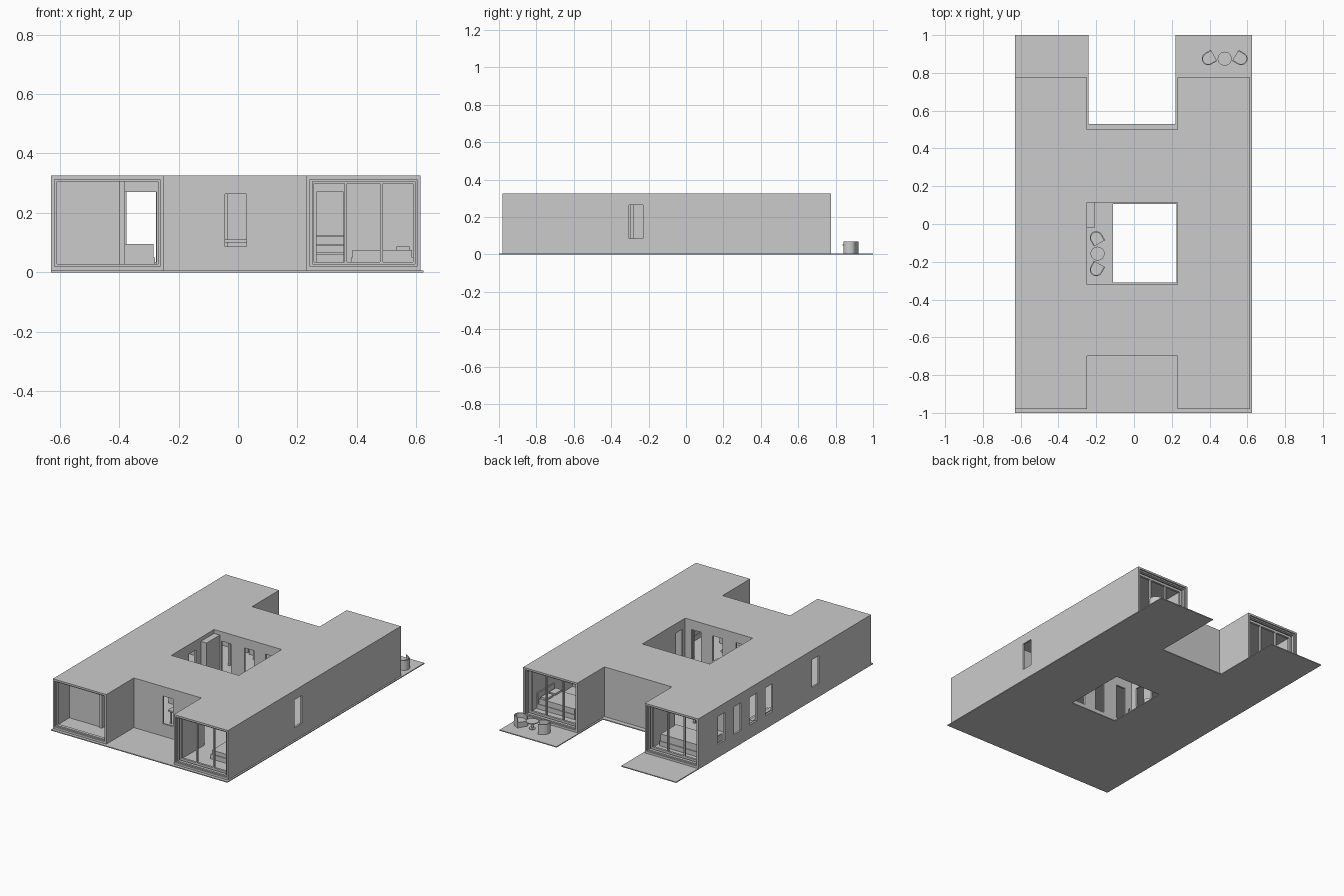
import bpy, bmesh, math
from mathutils import Matrix, Vector

if "Cube" in bpy.data.objects:
    bpy.data.objects.remove(bpy.data.objects["Cube"])


def obj_from(name, bm):
    bmesh.ops.recalc_face_normals(bm, faces=bm.faces)
    me = bpy.data.meshes.new(name)
    bm.to_mesh(me)
    bm.free()
    ob = bpy.data.objects.new(name, me)
    bpy.context.collection.objects.link(ob)
    return ob


def add_box(bm, x0, x1, y0, y1, z0, z1):
    m = Matrix.Translation(((x0 + x1) / 2, (y0 + y1) / 2, (z0 + z1) / 2))
    bmesh.ops.create_cube(bm, size=1, matrix=m @ Matrix.Diagonal((x1 - x0, y1 - y0, z1 - z0, 1)))


def boxes(name, *dims):
    bm = bmesh.new()
    for d in dims:
        add_box(bm, *d)
    return obj_from(name, bm)


def cut(ob, cutter):
    """Subtract cutter from ob, apply, and discard the cutter."""
    mod = ob.modifiers.new("cut", 'BOOLEAN')
    mod.object, mod.operation, mod.solver = cutter, 'DIFFERENCE', 'EXACT'
    dg = bpy.context.evaluated_depsgraph_get()
    dg.update()
    me = bpy.data.meshes.new_from_object(ob.evaluated_get(dg))
    ob.modifiers.clear()
    ob.data = me
    bpy.data.objects.remove(cutter)


def cut_box(ob, *d):
    cut(ob, boxes("cutter", d))


def span(axis, pos, depth, u0, u1, z0, z1):
    """Box dimensions for a panel facing x or y."""
    a, b = pos - depth / 2, pos + depth / 2
    return (a, b, u0, u1, z0, z1) if axis == 'x' else (u0, u1, a, b, z0, z1)


def frame(name, axis, pos, u0, u1, z0, z1, w=.006, depth=.012, mullions=()):
    parts = [(u0, u1, z0, z0 + w), (u0, u1, z1 - w, z1),
             (u0, u0 + w, z0 + w, z1 - w), (u1 - w, u1, z0 + w, z1 - w)]
    parts += [(m - w / 3, m + w / 3, z0 + w, z1 - w) for m in mullions]
    return boxes(name, *[span(axis, pos, depth, *p) for p in parts])


# House block with two end notches and a courtyard, inset by t
XL, XR, YF, YB = -.63, .615, -.98, .775
def house_block(name, t, z0, z1):
    ob = boxes(name, (XL + t, XR - t, YF + t, YB - t, z0, z1))
    for y0, y1 in ((-1.2, -.70), (-.32, .115), (.50, 1.2)):
        cut_box(ob, -.25 - t, .23 + t, y0 - t, y1 + t, z0 - .1, z1 + .1)
    return ob


# Ground slab and decks
slab = boxes("ground_slab", (-.63, .625, -1, 1, 0, .006))
cut_box(slab, -.24, .22, .53, 1.2, -.1, .1)
cut_box(slab, -.11, .225, -.31, .105, -.1, .1)

# Hollow walls, floor and roof
house = house_block("house_shell", 0, .006, .325)
cut(house, house_block("interior_cutter", .012, .02, .313))
for x0, x1 in ((XL + .012, -.262), (.242, XR - .012)):
    cut_box(house, x0, x1, -1.1, -.95, .02, .313)
    cut_box(house, x0, x1, .75, .9, .02, .313)

# Windows: axis, wall centre, start, end, bottom, top
windows = [('x', XR - .006, -.31, -.225, .08, .27),
           ('y', -.694 - .0, -.05, .035, .08, .27)]
windows += [('x', XL + .006, c - .042, c + .042, .08, .27) for c in (.54, .375, .217, .056, -.415)]
windows += [('y', y, c - .04, c + .04, .03, .27) for y in (-.326, .121) for c in (-.165, 0, .15)]
windows += [('x', -.256, -.145, -.065, .03, .27), ('x', -.256, -.285, -.205, .03, .27),
            ('x', .236, -.30, -.22, .03, .27)]
for a, p, u0, u1, z0, z1 in windows:
    cut_box(house, *span(a, p, .06, u0, u1, z0, z1))
    frame("window_frame", a, p, u0, u1, z0, z1)

# Wing end surrounds and glazing bars
for side, x0, x1 in (("left", XL + .012, -.262), ("right", .242, XR - .012)):
    for end, y, s in (("front", YF, 1), ("back", YB, -1)):
        frame(f"{side}_{end}_surround", 'y', y + s * .02, x0, x1, .02, .313, .008, .02)
        if (side, end) != ("left", "front"):
            w = (x1 - x0) / 3
            frame(f"{side}_{end}_glazing_bars", 'y', y + s * .05, x0, x1, .02, .313,
                  .014, .014, (x0 + w, x0 + 2 * w))

# Porch wall with post beside the entrance
boxes("porch_wall", (XL + .012, -.40, -.83, -.818, .02, .313))
boxes("porch_post", (-.40, -.38, -.84, -.808, .02, .313))

# Room partitions with doorways
def partition(name, y, x0, x1, d0, d1):
    boxes(name, (x0, d0, y, y + .01, .02, .313), (d1, x1, y, y + .01, .02, .313),
          (d0, d1, y, y + .01, .27, .313))

partition("left_partition", .292, XL + .012, -.262, -.38, -.275)
partition("right_front_partition", -.43, .242, XR - .012, .265, .355)
partition("right_back_partition", .28, .242, XR - .012, .265, .355)
boxes("bookcase", *[(.25, .37, -.40, -.36, z, z + .006) for z in (.02, .06, .09, .12)],
      (.25, .37, -.36, -.354, .02, .30))

# Beds: head at +x or -x side
def bed(name, x0, x1, y0, y1, head, top=.085):
    boxes(name + "_base", (x0, x1, y0, y1, .02, .05))
    boxes(name + "_mattress", (x0 + .005, x1 - .005, y0 + .005, y1 - .005, .05, top))
    h0, h1 = (x1, x1 + .008) if head > 0 else (x0 - .008, x0)
    boxes(name + "_headboard", (h0, h1, y0, y1, .02, .12))
    px = x1 - .035 if head > 0 else x0 + .035
    m = (y0 + y1) / 2
    boxes(name + "_pillows", *[(px - .022, px + .022, c - .035, c + .035, top, top + .012)
                               for c in (m - .042, m + .042)])

bed("left_bed", -.60, -.28, .50, .67, -1, .095)
bed("right_back_bed", .33, .59, .49, .66, 1)
bed("right_front_bed", .38, .59, -.82, -.62, 1, .075)

# Table and counter in the linking rooms
boxes("dining_table", (-.10, .07, -.57, -.45, .10, .11),
      *[(x, x + .008, y, y + .008, .02, .10) for x in (-.09, .05) for y in (-.56, -.468)])
boxes("kitchen_counter", (-.20, .18, .44, .485, .02, .105))
boxes("living_sofa", (-.61, -.54, -.05, .20, .02, .06), (-.615, -.59, -.05, .20, .06, .09))

# Courtyard storage cupboard
boxes("courtyard_cupboard", (-.25, -.21, -.02, .115, .006, .30))


# Round table and tub chairs
def prism(name, pts, z0, z1, mat=Matrix()):
    bm = bmesh.new()
    f = bm.faces.new([bm.verts.new(mat @ Vector((x, y, z0))) for x, y in pts])
    r = bmesh.ops.extrude_face_region(bm, geom=[f])
    bmesh.ops.translate(bm, vec=(0, 0, z1 - z0),
                        verts=[v for v in r["geom"] if isinstance(v, bmesh.types.BMVert)])
    return obj_from(name, bm)


def arc(r, a0, a1, n):
    return [(r * math.cos(math.radians(a0 + (a1 - a0) * i / n)),
             r * math.sin(math.radians(a0 + (a1 - a0) * i / n))) for i in range(n + 1)]


def tub_chair(name, x, y, facing):
    m = Matrix.Translation((x, y, 0)) @ Matrix.Rotation(math.radians(facing), 4, 'Z')
    outer = [(.035, -.034)] + arc(.034, 270, 90, 12) + [(.035, .034)]
    inner = [(.035, -.028)] + arc(.028, 270, 90, 12) + [(.035, .028)]
    prism(name + "_seat", inner, .006, .04, m)
    prism(name + "_back", outer + inner[::-1], .006, .07, m)


def round_table(name, x, y):
    m = Matrix.Translation((x, y, 0))
    prism(name + "_top", arc(.037, 0, 345, 23), .048, .054, m)
    prism(name + "_stem", arc(.006, 0, 330, 11), .01, .048, m)
    prism(name + "_foot", arc(.02, 0, 345, 23), .006, .01, m)


round_table("deck_table", .48, .875)
tub_chair("deck_chair_left", .393, .875, -30 + 60)
tub_chair("deck_chair_right", .567, .875, 150)
round_table("courtyard_table", -.193, -.157)
tub_chair("courtyard_chair_back", -.20, -.072, -60)
tub_chair("courtyard_chair_front", -.20, -.242, 60)
